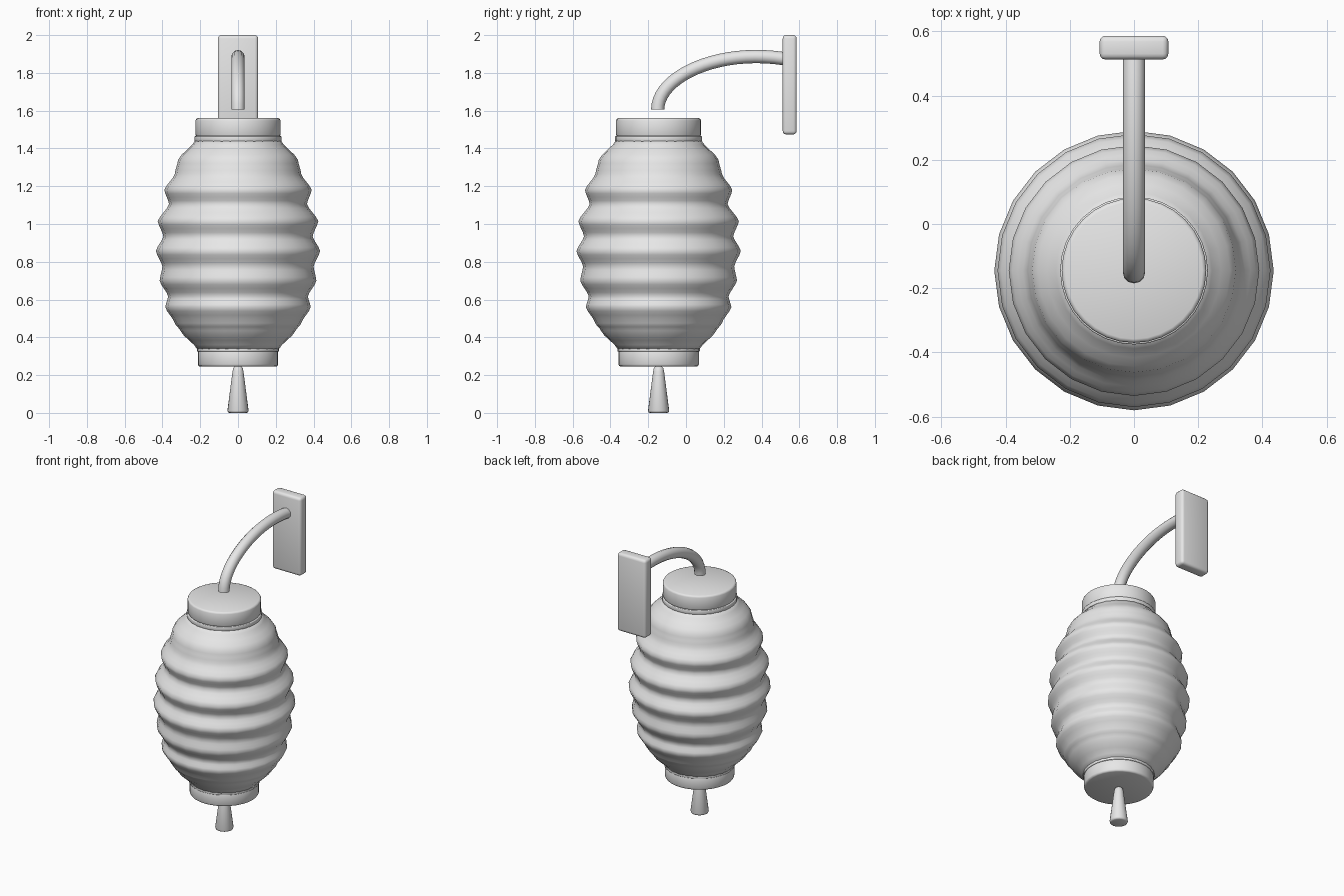
import bpy, bmesh, math

cube = bpy.data.objects.get("Cube")
if cube:
    bpy.data.objects.remove(cube, do_unlink=True)

AXIS_Y = -0.145

grey = bpy.data.materials.new("light grey")
grey.use_nodes = True
grey.diffuse_color = (0.8, 0.8, 0.8, 1)
grey.node_tree.nodes["Principled BSDF"].inputs["Base Color"].default_value = (0.8, 0.8, 0.8, 1)


def finish(obj, angle=40):
    """Give the part its material and smooth shading with sharp edges kept."""
    obj.data.materials.append(grey)
    bpy.ops.object.select_all(action='DESELECT')
    obj.select_set(True)
    bpy.context.view_layer.objects.active = obj
    bpy.ops.object.shade_smooth_by_angle(angle=math.radians(angle))
    return obj


def make_object(name, bm):
    bmesh.ops.recalc_face_normals(bm, faces=bm.faces)
    mesh = bpy.data.meshes.new(name)
    bm.to_mesh(mesh)
    bm.free()
    obj = bpy.data.objects.new(name, mesh)
    bpy.context.collection.objects.link(obj)
    return obj


def lathe(name, profile, sides=24, angle=40):
    """Turn a bottom-to-top (radius, height) profile about the lantern axis."""
    bm = bmesh.new()
    rings = []
    for r, z in profile:
        rings.append([bm.verts.new((r * math.cos(math.tau * i / sides),
                                    AXIS_Y + r * math.sin(math.tau * i / sides), z))
                      for i in range(sides)])
    for low, high in zip(rings, rings[1:]):
        for i in range(sides):
            j = (i + 1) % sides
            bm.faces.new((low[i], low[j], high[j], high[i]))
    bm.faces.new(rings[0][::-1])
    bm.faces.new(rings[-1])
    return finish(make_object(name, bm), angle)


def disc(name, radius, bottom, top, b=0.012):
    """A short cylinder with rounded rims."""
    lathe(name, [(radius - b, bottom), (radius - b * 0.3, bottom + b * 0.3),
                 (radius, bottom + b), (radius, top - b),
                 (radius - b * 0.3, top - b * 0.3), (radius - b, top)], 32, 50)


# Ribbed paper body: alternate ridges and valleys, eased between
ribs = [(0.215, 0.335), (0.305, 0.435), (0.335, 0.475), (0.385, 0.56), (0.37, 0.617),
        (0.415, 0.7), (0.4, 0.775), (0.435, 0.857), (0.395, 0.935), (0.425, 1.015),
        (0.365, 1.105), (0.39, 1.18), (0.335, 1.265), (0.317, 1.34), (0.225, 1.445)]
STEPS = 4
body = []
for (r0, z0), (r1, z1) in zip(ribs, ribs[1:]):
    for s in range(STEPS):
        t = s / STEPS
        ease = (t + 0.5 - 0.5 * math.cos(math.pi * t)) / 2
        body.append((r0 + (r1 - r0) * ease, z0 + (z1 - z0) * t))
body.append(ribs[-1])
lathe("lantern_body", body, angle=60)

# Caps and the thin collars next to the body
disc("top_cap", 0.225, 1.46, 1.56)
disc("top_collar", 0.23, 1.437, 1.465, 0.004)
disc("bottom_cap", 0.213, 0.245, 0.335)
disc("bottom_collar", 0.218, 0.325, 0.345, 0.004)

# Flared tassel
lathe("tassel", [(0.046, 0), (0.053, 0.003), (0.056, 0.012), (0.029, 0.22),
                 (0.025, 0.238), (0.018, 0.245)], 20, 60)

# Wall plate
bm = bmesh.new()
bmesh.ops.create_cube(bm, size=1)
for v in bm.verts:
    v.co = (v.co.x * 0.214, 0.549 + v.co.y * 0.074, 1.737 + v.co.z * 0.526)
bmesh.ops.bevel(bm, geom=bm.edges[:], offset=0.018, segments=3, profile=0.5, affect='EDGES')
finish(make_object("wall_plate", bm))

# Curved arm between plate and lantern
curve = bpy.data.curves.new("arm", 'CURVE')
curve.dimensions = '3D'
curve.bevel_depth = 0.035
curve.bevel_resolution = 4
curve.resolution_u = 20
curve.use_fill_caps = True
spline = curve.splines.new('BEZIER')
spline.bezier_points.add(1)
path = [((-0.15, 1.43), (-0.15, 1.605), (-0.15, 1.78)),
        ((0.17, 1.93), (0.52, 1.875), (0.87, 1.82))]
for p, (left, co, right) in zip(spline.bezier_points, path):
    p.handle_left_type = p.handle_right_type = 'FREE'
    p.handle_left, p.co, p.handle_right = (0, *left), (0, *co), (0, *right)
arm = bpy.data.objects.new("arm", curve)
bpy.context.collection.objects.link(arm)
bpy.ops.object.select_all(action='DESELECT')
arm.select_set(True)
bpy.context.view_layer.objects.active = arm
bpy.ops.object.convert(target='MESH')
finish(bpy.context.view_layer.objects.active)
